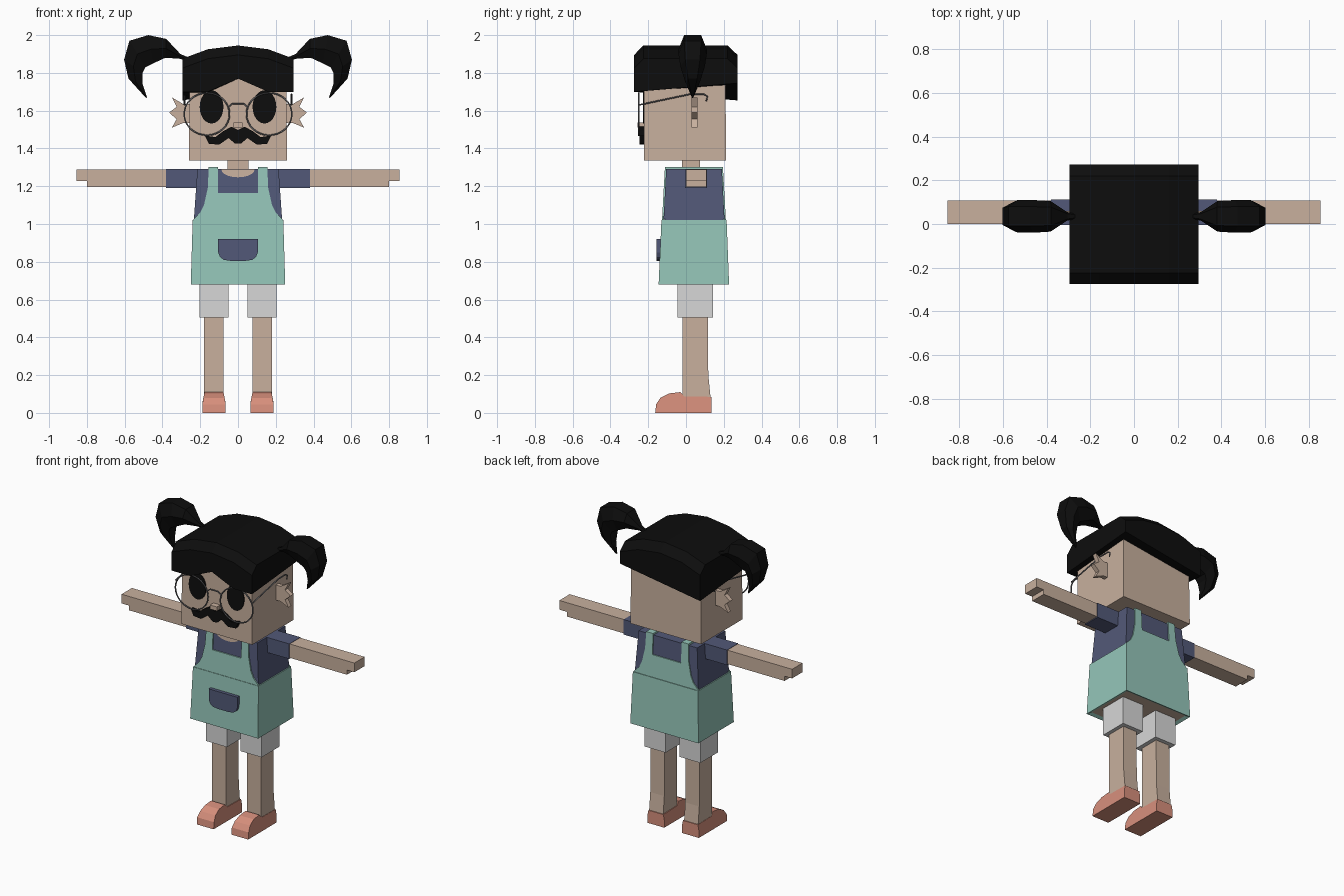
import bpy, bmesh, math

if "Cube" in bpy.data.objects:
    bpy.data.objects.remove(bpy.data.objects["Cube"])


def material(name, *rgb):
    lin = [((c / 255 + 0.055) / 1.055) ** 2.4 for c in rgb] + [1]
    m = bpy.data.materials.new(name)
    m.use_nodes = True
    m.diffuse_color = lin
    m.node_tree.nodes["Principled BSDF"].inputs["Base Color"].default_value = lin
    return m


skin = material("skin", 200, 176, 158)
mint = material("mint cloth", 149, 198, 185)
navy = material("navy cloth", 82, 89, 120)
white = material("pale grey cloth", 215, 215, 215)
coral = material("coral leather", 215, 143, 124)
black = material("black hair", 13, 13, 13)
metal = material("grey metal", 105, 105, 108)


def build(name, verts, faces, mat):
    """Mesh object with consistent outward normals."""
    bm = bmesh.new()
    vs = [bm.verts.new(v) for v in verts]
    for f in faces:
        bm.faces.new([vs[i] for i in f])
    bmesh.ops.recalc_face_normals(bm, faces=bm.faces)
    me = bpy.data.meshes.new(name)
    bm.to_mesh(me)
    bm.free()
    me.materials.append(mat)
    ob = bpy.data.objects.new(name, me)
    bpy.context.collection.objects.link(ob)
    return ob


def loft(name, rings, mat):
    """Skin a list of equal-sized rings and cap both ends."""
    n = len(rings[0])
    faces = [list(range(n)), list(range((len(rings) - 1) * n, len(rings) * n))]
    for r in range(len(rings) - 1):
        for i in range(n):
            j = (i + 1) % n
            faces.append([r * n + i, r * n + j, r * n + n + j, r * n + n + i])
    return build(name, [p for ring in rings for p in ring], faces, mat)


def rect(x0, x1, y0, y1, z):
    return [(x0, y0, z), (x1, y0, z), (x1, y1, z), (x0, y1, z)]


def box(name, x0, x1, y0, y1, z0, z1, mat):
    return loft(name, [rect(x0, x1, y0, y1, z0), rect(x0, x1, y0, y1, z1)], mat)


def plate(name, outline, y0, y1, mat, lean=0):
    """Extrude an x-z outline along y; lean shifts y with height."""
    return loft(name, [[(x, y + lean * (z - 1.02), z) for x, z in outline]
                       for y in (y0, y1)], mat)


def both(half):
    """Complete a half outline by reflecting it in x."""
    return half + [(-x, z) for x, z in reversed(half) if x > 0]


def ellipse(cx, cz, rx, rz, n, start=0, sweep=2 * math.pi):
    return [(cx + rx * math.cos(start + sweep * i / n),
             cz + rz * math.sin(start + sweep * i / n)) for i in range(n)]


# Head, neck and nose
loft("head", [rect(-0.26, 0.26, -0.222, 0.213, 1.335),
              rect(-0.255, 0.255, -0.222, 0.208, 1.82)], skin)
box("neck", -0.055, 0.055, -0.02, 0.075, 1.27, 1.35, skin)
box("nose", -0.025, 0.025, -0.258, -0.215, 1.51, 1.537, skin)

# Moustache
plate("moustache", both([(0, 1.497), (0.035, 1.515), (0.08, 1.49), (0.12, 1.46),
                         (0.175, 1.468), (0.155, 1.425), (0.1, 1.42),
                         (0.05, 1.455), (0.015, 1.425)]), -0.246, -0.21, black)

# Hair cap: a folded roof with a fringe and a slanted back edge
cols = [-0.295, -0.16, 0, 0.16, 0.295]
rows = [-0.275, -0.225, 0, 0.22, 0.273]
drop = [0.07, 0.02, 0, 0.02, 0.07]
nc, nr = len(cols), len(rows)
top, under = [], []
for r, y in enumerate(rows):
    for c, x in enumerate(cols):
        top.append((x, y, 1.945 - drop[c] - (0.05 if r in (0, nr - 1) else 0)))
        t = (y - rows[0]) / (rows[-1] - rows[0])
        notch = 0.07 if c == 2 and r < 2 else 0
        under.append((x, y, 1.70 + notch + t * 0.155 * x))
faces = []
for r in range(nr - 1):
    for c in range(nc - 1):
        q = [r * nc + c, r * nc + c + 1, (r + 1) * nc + c + 1, (r + 1) * nc + c]
        faces += [q, [i + nc * nr for i in q]]
rim = ([c for c in range(nc)] + [r * nc + nc - 1 for r in range(1, nr)]
       + [(nr - 1) * nc + c for c in range(nc - 2, -1, -1)]
       + [r * nc for r in range(nr - 2, 0, -1)])
for a, b in zip(rim, rim[1:] + rim[:1]):
    faces.append([a, b, b + nc * nr, a + nc * nr])
build("hair_cap", top + under, faces, black)

# Pigtail sections: outer x, outer z, inner x, inner z, half depth
tail = [(0.27, 1.885, 0.27, 1.865, 0.012), (0.305, 1.9, 0.31, 1.875, 0.02),
        (0.38, 1.98, 0.385, 1.88, 0.07), (0.475, 2.0, 0.45, 1.85, 0.075),
        (0.575, 1.97, 0.49, 1.83, 0.075), (0.603, 1.87, 0.505, 1.80, 0.065),
        (0.58, 1.77, 0.505, 1.74, 0.04), (0.487, 1.667, 0.482, 1.672, 0.004)]


def tail_ring(s, ox, oz, ix, iz, w):
    ring = []
    for t, k in ((0, 0.6), (0.5, 1), (1, 0.6), (1, -0.6), (0.5, -1), (0, -0.6)):
        ring.append((s * (ox + (ix - ox) * t), 0.035 + k * w, oz + (iz - oz) * t))
    return ring


# Glasses: two rims, a bridge and two hooked arms
glasses = bpy.data.curves.new("glasses", "CURVE")
glasses.dimensions = "3D"
glasses.bevel_depth = 0.0045
glasses.bevel_resolution = 1
glasses.materials.append(metal)


def wire(points, closed=False):
    sp = glasses.splines.new("POLY")
    sp.points.add(len(points) - 1)
    for p, co in zip(sp.points, points):
        p.co = (*co, 1)
    sp.use_cyclic_u = closed


wire([(-0.05, -0.25, 1.62), (-0.03, -0.25, 1.637), (0.03, -0.25, 1.637), (0.05, -0.25, 1.62)])

# Everything that comes in pairs
for s, side in ((1, "left"), (-1, "right")):
    def sbox(name, x0, x1, *rest):
        return box(side + name, s * x0, s * x1, *rest)

    loft(side + "_pigtail", [tail_ring(s, *t) for t in tail], black)
    plate(side + "_eye", ellipse(s * 0.14, 1.62, 0.063, 0.088, 24), -0.228, -0.215, black)
    plate(side + "_ear", [(s * x, z) for x, z in
          [(0.25, 1.635), (0.29, 1.635), (0.35, 1.67), (0.325, 1.62), (0.365, 1.59),
           (0.325, 1.555), (0.35, 1.51), (0.29, 1.535), (0.25, 1.535)]], 0.03, 0.06, skin)
    wire([(x, -0.25, z) for x, z in ellipse(s * 0.165, 1.582, 0.12, 0.112, 32)], True)
    wire([(s * 0.283, -0.25, 1.63), (s * 0.283, 0.02, 1.687), (s * 0.283, 0.095, 1.687),
          (s * 0.283, 0.113, 1.675), (s * 0.283, 0.107, 1.65)])

    # Arms
    sbox("_sleeve", 0.2, 0.38, -0.005, 0.112, 1.19, 1.29, navy)
    plate(side + "_arm", [(s * x, z) for x, z in
          [(0.37, 1.196), (0.80, 1.196), (0.80, 1.227), (0.855, 1.227),
           (0.855, 1.288), (0.37, 1.288)]], 0, 0.108, skin)

    # Legs and shoes
    sbox("_shorts_leg", 0.05, 0.205, -0.045, 0.142, 0.505, 0.72, white)
    loft(side + "_leg", [rect(s * 0.077, s * 0.18, -0.018, y, z) for y, z in
                         ((0.132, 0.06), (0.118, 0.2), (0.115, 0.55))], skin)
    profile = [(0.135, 0), (0.135, 0.05), (0.135, 0.085), (-0.01, 0.088), (-0.03, 0.11),
               (-0.09, 0.103), (-0.135, 0.08), (-0.158, 0.045), (-0.163, 0)]
    loft(side + "_shoe", [[(s * (0.127 + e * (0.062 - max(0, z - 0.05) * 0.2)), y, z)
                           for y, z in profile] for e in (-1, 1)], coral)

    # Shoulder strap over the top
    sbox("_strap", 0.105, 0.155, -0.112, 0.195, 1.285, 1.302, mint)

bpy.context.collection.objects.link(bpy.data.objects.new("glasses", glasses))

# Shirt and neckline
loft("shirt", [rect(-0.235, 0.235, -0.12, 0.205, 1.0),
               rect(-0.215, 0.215, -0.105, 0.19, 1.29)], navy)
plate("neckline", ellipse(0, 1.289, 0.088, 0.042, 11, math.pi, math.pi * 1.1), -0.123, -0.11,
      skin, 0.055)

# Dungaree bib, front and back
bib = both([(0.0, 1.165), (0.105, 1.165), (0.105, 1.302), (0.155, 1.302), (0.16, 1.19),
            (0.18, 1.1), (0.2, 1.06), (0.235, 1.025), (0.238, 1.005)])
plate("front_bib", bib, -0.127, -0.11, mint, 0.055)
plate("back_bib", bib, 0.195, 0.211, mint, -0.055)

# Skirt, with a recessed underside
skirt = loft("skirt", [rect(-0.25, 0.25, -0.145, 0.228, 0.68),
                       rect(-0.24, 0.24, -0.13, 0.215, 1.02)], mint)
skirt.data.materials.append(skin)
bm = bmesh.new()
bm.from_mesh(skirt.data)
bottom = min(bm.faces, key=lambda f: f.calc_center_median().z)
bmesh.ops.inset_region(bm, faces=[bottom], thickness=0.03, depth=-0.01)
bottom.material_index = 1
bm.to_mesh(skirt.data)
bm.free()

# Pocket with rounded lower corners
plate("pocket", both([(0, 0.92), (0.105, 0.92), (0.105, 0.85), (0.095, 0.825),
                      (0.075, 0.81), (0.04, 0.805)]), -0.157, -0.125, navy)
